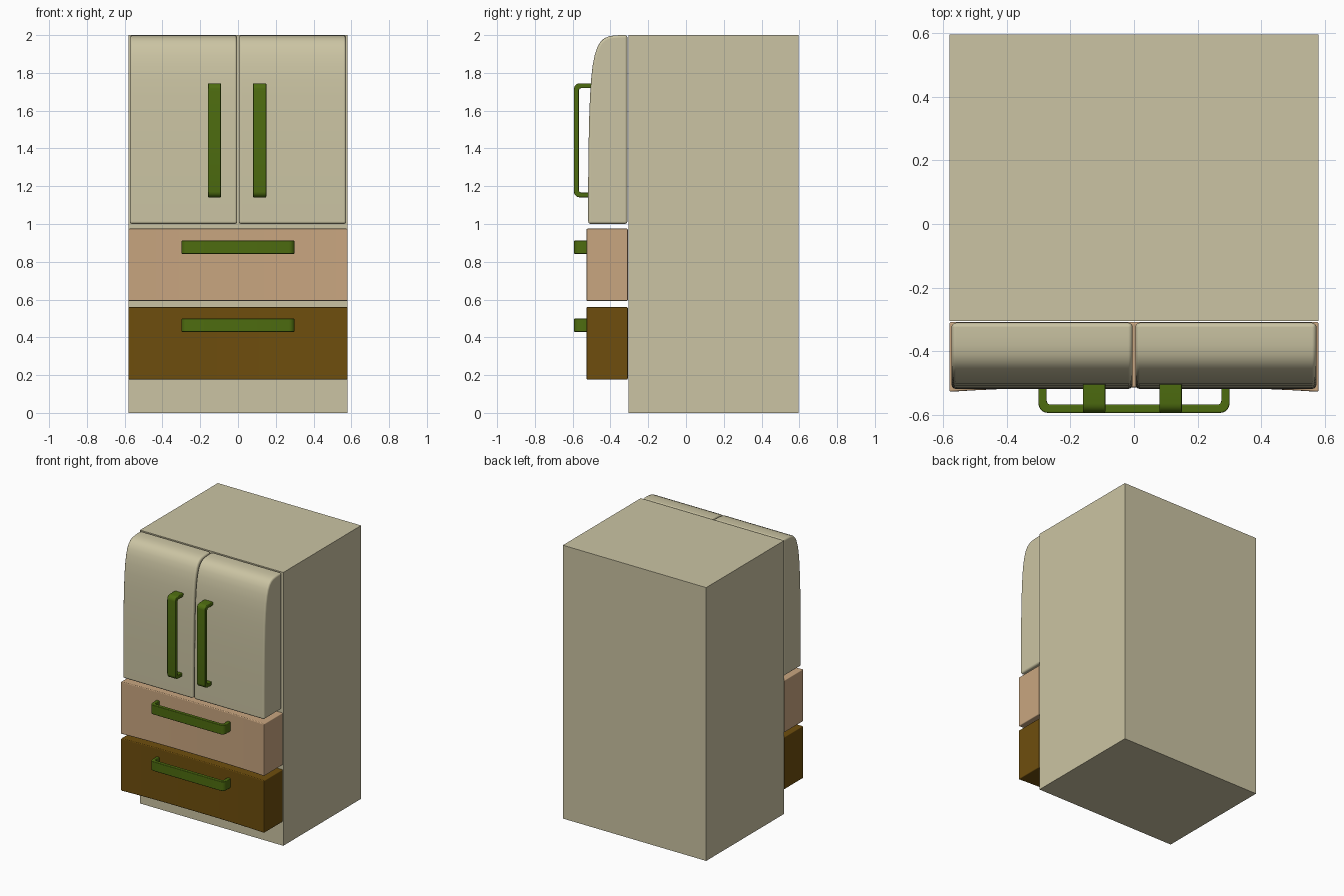
import bpy, bmesh, math
from mathutils import Vector

if "Cube" in bpy.data.objects:
    bpy.data.objects.remove(bpy.data.objects["Cube"])


def material(name, rgb):
    m = bpy.data.materials.new(name)
    m.diffuse_color = (*rgb, 1)
    m.use_nodes = True
    m.node_tree.nodes["Principled BSDF"].inputs["Base Color"].default_value = m.diffuse_color
    return m


CREAM = material("cream", (0.597, 0.552, 0.366))
TAN = material("tan", (0.584, 0.381, 0.216))
BROWN = material("brown", (0.156, 0.076, 0.004))
GREEN = material("green", (0.075, 0.15, 0.005))


def prism(name, outline, axis, lo, hi, mat, bevel=0.0):
    """Extrude a 2D outline along X (outline is y,z) or Z (outline is x,y)."""
    bm = bmesh.new()
    place = (lambda a, b: (lo, a, b)) if axis == "X" else (lambda a, b: (a, b, lo))
    face = bm.faces.new([bm.verts.new(place(a, b)) for a, b in outline])
    ext = bmesh.ops.extrude_face_region(bm, geom=[face])
    step = Vector((hi - lo, 0, 0)) if axis == "X" else Vector((0, 0, hi - lo))
    bmesh.ops.translate(bm, vec=step,
                        verts=[g for g in ext["geom"] if isinstance(g, bmesh.types.BMVert)])
    bmesh.ops.recalc_face_normals(bm, faces=bm.faces)
    for f in bm.faces:
        f.smooth = bevel > 0
    mesh = bpy.data.meshes.new(name)
    bm.to_mesh(mesh)
    bm.free()
    mesh.materials.append(mat)
    ob = bpy.data.objects.new(name, mesh)
    bpy.context.collection.objects.link(ob)
    if bevel:
        mod = ob.modifiers.new("rounded_edges", "BEVEL")
        mod.width = bevel
        mod.segments = 3
        mod.limit_method = "ANGLE"
        mod.angle_limit = math.radians(35)
        mod.harden_normals = True
    return ob


def arc(cx, cy, r, a0, a1, n=5):
    return [(cx + r * math.cos(math.radians(a0 + (a1 - a0) * i / n)),
             cy + r * math.sin(math.radians(a0 + (a1 - a0) * i / n))) for i in range(n + 1)]


def handle_outline(half, back, front=-0.593, t=0.026, ro=0.03, ri=0.012):
    """U-shaped bar with rounded corners, open toward +y."""
    i, f = half - t, front + t
    return ([(-half, back)] + arc(-half + ro, front + ro, ro, 180, 270)
            + arc(half - ro, front + ro, ro, 270, 360) + [(half, back), (i, back)]
            + arc(i - ri, f + ri, ri, 0, -90) + arc(-i + ri, f + ri, ri, 270, 180)
            + [(-i, back)])


# Cabinet body
prism("cabinet", [(-0.58, -0.305), (0.58, -0.305), (0.58, 0.595), (-0.58, 0.595)],
      "Z", 0, 2, CREAM)

# Upper doors with a curved front that rolls back at the top
door = [(-0.31, 1.0), (-0.518, 1.0), (-0.518, 1.2), (-0.516, 1.4), (-0.513, 1.55),
        (-0.508, 1.68), (-0.502, 1.77), (-0.494, 1.84), (-0.483, 1.895), (-0.470, 1.935),
        (-0.454, 1.963), (-0.434, 1.982), (-0.410, 1.993), (-0.380, 1.998),
        (-0.350, 2.0), (-0.31, 2.0)]
prism("left_door", door, "X", -0.573, -0.004, CREAM, 0.014)
prism("right_door", door, "X", 0.004, 0.573, CREAM, 0.014)

# Drawers with a slightly hollow front
front = [(-0.58 + 1.16 * i / 16, -0.513 - 0.014 * abs(i / 8 - 1) ** 3) for i in range(17)]
drawer = front + [(0.58, -0.308), (-0.58, -0.308)]
prism("upper_drawer", drawer, "Z", 0.593, 0.975, TAN, 0.006)
prism("lower_drawer", drawer, "Z", 0.177, 0.56, BROWN, 0.006)

# Door handles
upright = [(y, z + 1.443) for z, y in handle_outline(0.302, -0.498)]
for name, x in (("left_door_handle", -0.125), ("right_door_handle", 0.115)):
    prism(name, upright, "X", x - 0.035, x + 0.035, GREEN, 0.005)

# Drawer handles
for name, z in (("upper_drawer_handle", 0.877), ("lower_drawer_handle", 0.464)):
    prism(name, handle_outline(0.3, -0.505), "Z", z - 0.035, z + 0.035, GREEN, 0.005)
